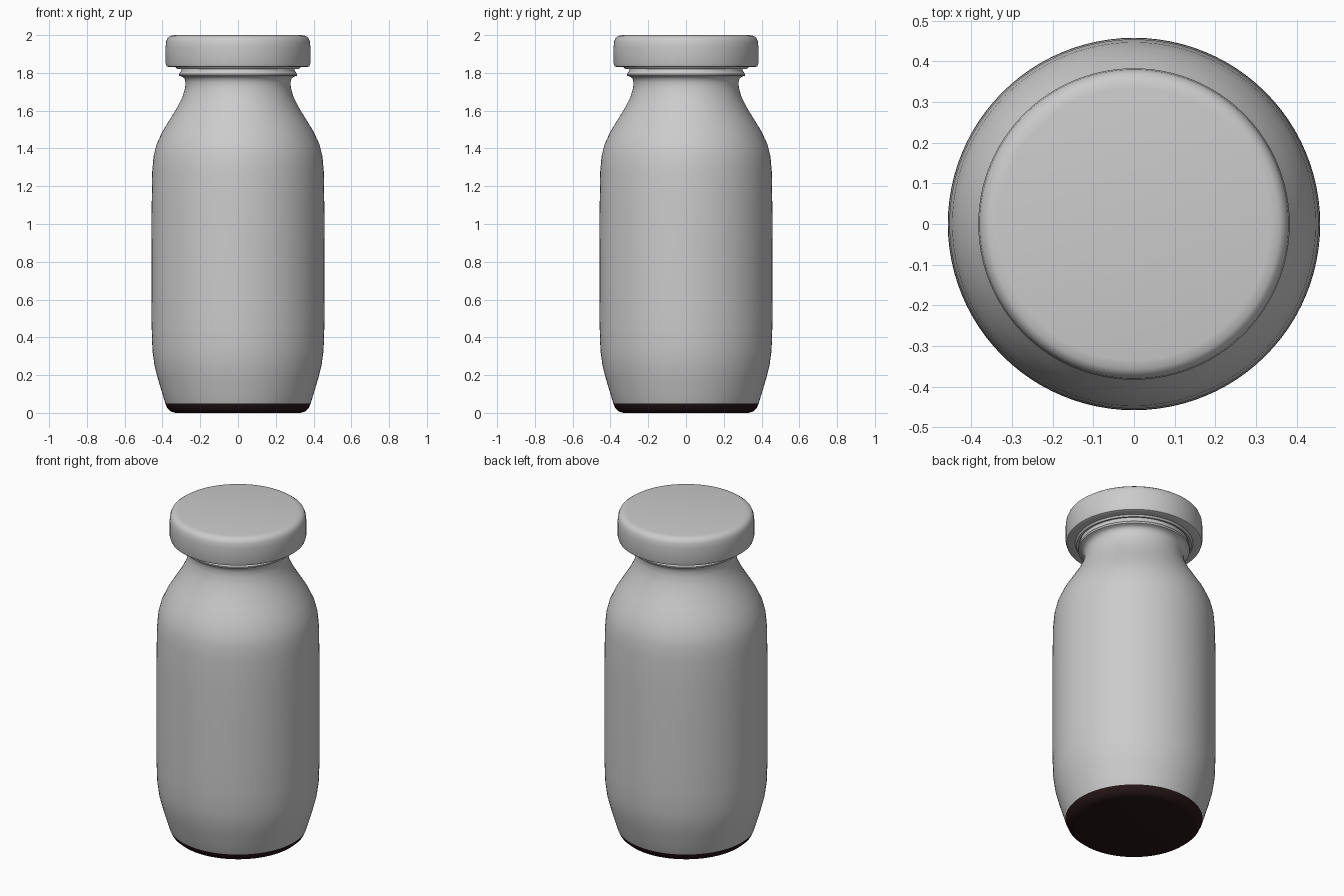
import bpy, bmesh, math

cube = bpy.data.objects.get("Cube")
if cube:
    bpy.data.objects.remove(cube, do_unlink=True)


def material(name, rgb):
    m = bpy.data.materials.new(name)
    m.use_nodes = True
    m.diffuse_color = (*rgb, 1)
    m.node_tree.nodes["Principled BSDF"].inputs["Base Color"].default_value = (*rgb, 1)
    return m


def lathe(name, profile, mats, segments=96):
    """Spin a (radius, height) profile around z."""
    bm = bmesh.new()
    verts = [bm.verts.new((r, 0, z)) for r, z in profile]
    edges = [bm.edges.new(pair) for pair in zip(verts, verts[1:])]
    bmesh.ops.spin(bm, geom=verts + edges, cent=(0, 0, 0), axis=(0, 0, 1),
                   angle=math.tau, steps=segments, use_merge=False)
    bmesh.ops.remove_doubles(bm, verts=bm.verts, dist=0.0001)
    bmesh.ops.recalc_face_normals(bm, faces=bm.faces)
    mesh = bpy.data.meshes.new(name)
    bm.to_mesh(mesh)
    bm.free()
    obj = bpy.data.objects.new(name, mesh)
    bpy.context.collection.objects.link(obj)
    for m in mats:
        mesh.materials.append(m)
    bpy.ops.object.select_all(action='DESELECT')
    obj.select_set(True)
    bpy.context.view_layer.objects.active = obj
    bpy.ops.object.shade_smooth_by_angle(angle=math.radians(50))
    return obj


grey = material("light grey", (0.6, 0.6, 0.6))
dark = material("dark brown", (0.02, 0.008, 0.009))

# Bottle body with rounded foot, tapered shoulder, neck and bead
bottle = lathe("bottle", [
    (0, 0), (0.33, 0), (0.355, 0.007), (0.373, 0.023), (0.385, 0.05),
    (0.403, 0.11), (0.424, 0.18), (0.442, 0.25), (0.453, 0.33), (0.457, 0.45),
    (0.458, 0.6), (0.458, 0.9), (0.457, 1.1), (0.454, 1.28), (0.447, 1.36),
    (0.432, 1.42), (0.4, 1.49), (0.36, 1.555), (0.32, 1.62), (0.293, 1.675),
    (0.28, 1.72), (0.278, 1.75), (0.284, 1.772), (0.296, 1.78), (0.312, 1.785),
    (0.314, 1.795), (0.306, 1.803), (0.3, 1.812), (0.3, 1.85), (0, 1.85),
], [grey, dark])

# Dark base below the foot line
for face in bottle.data.polygons:
    face.material_index = int(face.center.z < 0.05)

# Cap with soft edges and a stepped underside
lathe("cap", [
    (0, 1.84), (0.3, 1.84), (0.309, 1.822), (0.322, 1.82), (0.33, 1.83),
    (0.365, 1.83), (0.378, 1.835), (0.383, 1.85), (0.383, 1.94), (0.38, 1.968),
    (0.372, 1.986), (0.358, 1.996), (0.335, 2.0), (0, 2.0),
], [grey])
